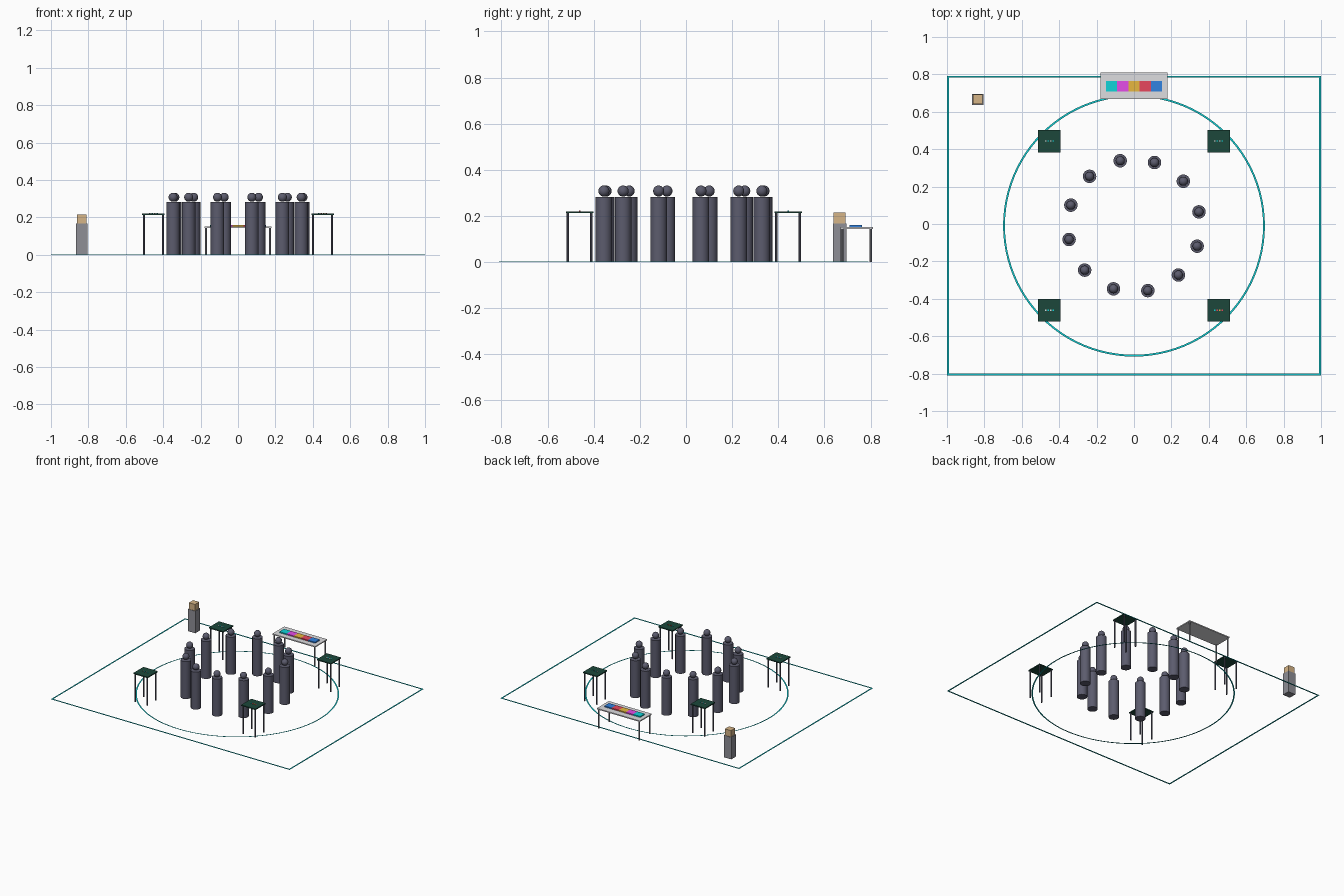
import bpy
from math import cos, sin, radians

old = bpy.data.objects.get("Cube")
if old:
    bpy.data.objects.remove(old, do_unlink=True)


def material(name, *srgb):
    """Flat colour given in sRGB, stored as linear."""
    color = [((c + 0.055) / 1.055) ** 2.4 for c in srgb] + [1]
    mat = bpy.data.materials.new(name)
    mat.use_nodes = True
    mat.diffuse_color = color
    node = next(n for n in mat.node_tree.nodes if n.type == "BSDF_PRINCIPLED")
    node.inputs["Base Color"].default_value = color
    return mat


teal = material("teal", 0.06, 0.83, 0.85)
slate = material("dark slate", 0.36, 0.36, 0.43)
green = material("dark green", 0.11, 0.28, 0.23)
light = material("light grey", 0.87, 0.87, 0.88)
grey = material("mid grey", 0.56, 0.56, 0.59)
tan = material("tan", 0.84, 0.71, 0.53)
magenta = material("magenta", 0.90, 0.30, 0.91)
gold = material("gold", 0.91, 0.72, 0.25)
red = material("red", 0.91, 0.28, 0.37)
blue = material("blue", 0.19, 0.51, 0.88)


def finish(name, mat, smooth=False):
    obj = bpy.context.object
    obj.name = name
    obj.data.materials.append(mat)
    if smooth:
        bpy.ops.object.shade_smooth_by_angle()
    return obj


def box(name, mat, x, y, z, sx, sy, sz):
    """Box standing on height z."""
    bpy.ops.mesh.primitive_cube_add(size=1, location=(x, y, z + sz / 2))
    bpy.context.object.scale = (sx, sy, sz)
    bpy.ops.object.transform_apply(location=False, rotation=False, scale=True)
    return finish(name, mat)


def post(name, mat, x, y, radius, height, sides):
    bpy.ops.mesh.primitive_cylinder_add(vertices=sides, radius=radius, depth=height,
                                        location=(x, y, height / 2))
    return finish(name, mat, True)


def table(name, top_mat, leg_mat, x, y, sx, sy, height, thick):
    box(name + "_top", top_mat, x, y, height - thick, sx, sy, thick)
    for i in (-1, 1):
        for j in (-1, 1):
            post(name + "_leg", leg_mat, x + i * (sx / 2 - 0.009),
                 y + j * (sy / 2 - 0.009), 0.0055, height - thick, 10)


CY = -0.009  # middle of the room

# Floor outline
for s in (-1, 1):
    box("border_long", teal, 0, CY + s * 0.796, 0, 2, 0.01, 0.002)
    box("border_short", teal, s * 0.995, CY, 0, 0.01, 1.582, 0.002)

# Flat floor ring: a circle of edges pulled inward and thickened
bpy.ops.mesh.primitive_torus_add(major_segments=96, minor_segments=4, major_radius=0.695,
                                 minor_radius=0.005, location=(0, CY, 0.001))
bpy.context.object.scale.z = 0.2
bpy.ops.object.transform_apply(location=False, rotation=False, scale=True)
finish("floor_ring", teal, True)

# Circle of standing figures
for k in range(12):
    a = radians(12 + 30 * k)
    x, y = 0.355 * cos(a), CY + 0.355 * sin(a)
    post("figure_body", slate, x, y, 0.036, 0.283, 24)
    bpy.ops.mesh.primitive_uv_sphere_add(segments=20, ring_count=12, radius=0.024,
                                         location=(x, y, 0.308))
    finish("figure_head", slate, True)

# Four card tables, each with a short row of chips
for i in (-1, 1):
    for j in (-1, 1):
        x, y = i * 0.452, CY + j * 0.452
        table("card_table", green, slate, x, y, 0.12, 0.12, 0.22, 0.008)
        front_left = i > 0 > j
        chips = (teal, red, gold, red) if front_left else (light, teal, light, teal)
        for n, mat in enumerate(chips):
            box("chip", mat, x + (n - 1.5) * 0.013, y, 0.22, 0.008, 0.006, 0.003)

# Prize table with a row of coloured panels
table("prize_table", light, grey, 0, 0.739, 0.36, 0.143, 0.152, 0.008)
for n, mat in enumerate((teal, magenta, gold, red, blue)):
    box("prize_panel", mat, (n - 2) * 0.06, 0.736, 0.152, 0.06, 0.055, 0.008)

# Pedestal with a carton on top
box("pedestal", grey, -0.835, 0.666, 0, 0.062, 0.058, 0.167)
box("carton", tan, -0.835, 0.666, 0.167, 0.051, 0.051, 0.048)
